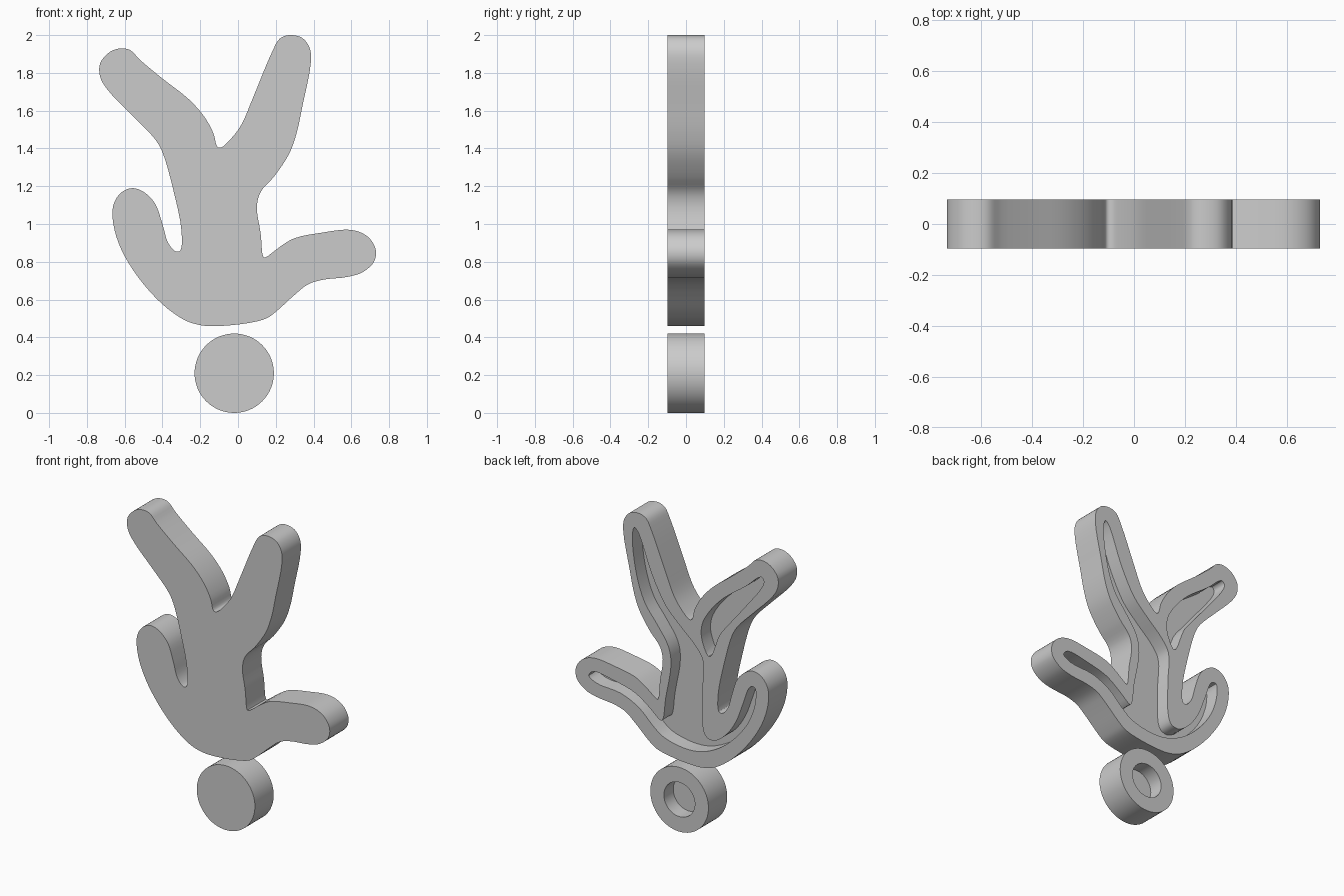
import bpy, bmesh, math

cube = bpy.data.objects.get("Cube")
if cube:
    bpy.data.objects.remove(cube, do_unlink=True)

HALF = 0.097     # half of the plate thickness
FLOOR = 0.0      # y of the recess floor, open toward the back

grey = bpy.data.materials.new("light grey")
grey.use_nodes = True
grey.diffuse_color = (0.6, 0.6, 0.6, 1)
grey.node_tree.nodes["Principled BSDF"].inputs["Base Color"].default_value = (0.6, 0.6, 0.6, 1)


def smooth_loop(pts, steps=4):
    """Closed centripetal Catmull-Rom curve through the points."""
    out, n = [], len(pts)
    for i in range(n):
        p = [pts[(i + k - 1) % n] for k in range(4)]
        t = [0.0]
        for a, b in zip(p, p[1:]):
            t.append(t[-1] + math.sqrt(math.dist(a, b)))

        def mix(a, b, ta, tb, u):
            f = (u - ta) / (tb - ta)
            return (a[0] + (b[0] - a[0]) * f, a[1] + (b[1] - a[1]) * f)
        for s in range(steps):
            u = t[1] + (t[2] - t[1]) * s / steps
            a = [mix(p[k], p[k + 1], t[k], t[k + 1], u) for k in range(3)]
            b = [mix(a[k], a[k + 1], t[k], t[k + 2], u) for k in range(2)]
            out.append(mix(b[0], b[1], t[1], t[2], u))
    return out


def circle(cx, cz, r, n=64):
    return [(cx + r * math.cos(2 * math.pi * i / n), cz + r * math.sin(2 * math.pi * i / n))
            for i in range(n)]


def slab(name, loop, y0, y1):
    """Extrude a closed (x, z) loop from y0 to y1."""
    bm = bmesh.new()
    face = bm.faces.new([bm.verts.new((x, y0, z)) for x, z in loop])
    ext = bmesh.ops.extrude_face_region(bm, geom=[face], use_keep_orig=True)
    for v in ext["geom"]:
        if isinstance(v, bmesh.types.BMVert):
            v.co.y = y1
    bmesh.ops.recalc_face_normals(bm, faces=bm.faces)
    me = bpy.data.meshes.new(name)
    bm.to_mesh(me)
    bm.free()
    me.materials.append(grey)
    ob = bpy.data.objects.new(name, me)
    bpy.context.collection.objects.link(ob)
    return ob


def recessed_part(name, outline, recesses):
    """Plate with recesses cut into its back."""
    ob = slab(name, outline, -HALF, HALF)
    bpy.ops.object.select_all(action='DESELECT')
    bpy.context.view_layer.objects.active = ob
    ob.select_set(True)
    for loop in recesses:
        cutter = slab(name + "_cutter", loop, FLOOR, HALF + 0.1)
        cutter.hide_render = True
        mod = ob.modifiers.new("recess", 'BOOLEAN')
        mod.operation = 'DIFFERENCE'
        mod.solver = 'EXACT'
        mod.object = cutter
        bpy.ops.object.modifier_apply(modifier=mod.name)
        bpy.data.objects.remove(cutter, do_unlink=True)
    bpy.ops.object.shade_smooth_by_angle(angle=math.radians(30))
    return ob


# Branching body outline, counter-clockwise from the bottom
body = [
    (-.10, .46), (.05, .475), (.15, .50), (.20, .535), (.30, .625), (.37, .68),
    (.45, .705), (.58, .72), (.66, .745), (.72, .80), (.73, .86), (.70, .92),          # side arm
    (.65, .955), (.58, .97), (.45, .955), (.30, .925), (.23, .885), (.145, .823),
    (.135, .823), (.12, .95), (.10, 1.09), (.12, 1.17), (.19, 1.25), (.27, 1.37),      # trunk
    (.31, 1.48), (.34, 1.62), (.385, 1.85), (.38, 1.93), (.34, 1.985), (.27, 2.0),     # tall branch
    (.22, 1.98), (.18, 1.91), (.08, 1.67), (.02, 1.53), (-.03, 1.46), (-.09, 1.405),
    (-.11, 1.41), (-.13, 1.48), (-.18, 1.57), (-.26, 1.66), (-.40, 1.77), (-.52, 1.87),
    (-.57, 1.92), (-.62, 1.93), (-.68, 1.91), (-.73, 1.85), (-.73, 1.78), (-.69, 1.71),  # slanted branch
    (-.55, 1.565), (-.44, 1.45), (-.40, 1.38), (-.34, 1.17), (-.30, .97), (-.305, .86),
    (-.33, .855), (-.37, .90), (-.40, 1.0), (-.44, 1.11), (-.50, 1.17), (-.56, 1.19),  # curled arm
    (-.62, 1.165), (-.66, 1.10), (-.66, 1.0), (-.62, .87), (-.53, .72), (-.40, .575),
    (-.28, .49), (-.19, .463)]

# Recess joining the tall branch, trunk, side arm and curled arm
main_recess = [
    (-.05, .555), (.10, .59), (.17, .64), (.27, .73), (.40, .79), (.58, .81), (.635, .845),
    (.60, .88), (.45, .86), (.30, .82), (.20, .755), (.115, .69), (.10, .70), (.08, .84),
    (.04, 1.08), (.06, 1.19), (.14, 1.31), (.23, 1.43), (.29, 1.60), (.32, 1.84),
    (.305, 1.90), (.275, 1.87), (.18, 1.63), (.08, 1.45), (-.02, 1.35), (-.14, 1.24),
    (-.19, 1.16), (-.185, .95), (-.19, .72), (-.215, .67), (-.27, .66), (-.355, .72),
    (-.43, .83), (-.48, .96), (-.53, 1.08), (-.565, 1.085), (-.57, 1.0), (-.53, .87),
    (-.45, .75), (-.32, .63), (-.18, .565)]

# Separate teardrop recess in the slanted branch
branch_recess = [
    (-.61, 1.82), (-.50, 1.73), (-.34, 1.61), (-.24, 1.50), (-.185, 1.40), (-.18, 1.31),
    (-.23, 1.20), (-.25, 1.21), (-.31, 1.36), (-.37, 1.44), (-.50, 1.60), (-.62, 1.76),
    (-.63, 1.80)]

recessed_part("branching_body", smooth_loop(body),
              [smooth_loop(main_recess), smooth_loop(branch_recess)])

# Round piece below the body, hollowed from the back
recessed_part("round_base", circle(-.02, .21, .21), [circle(-.02, .21, .112, 48)])
